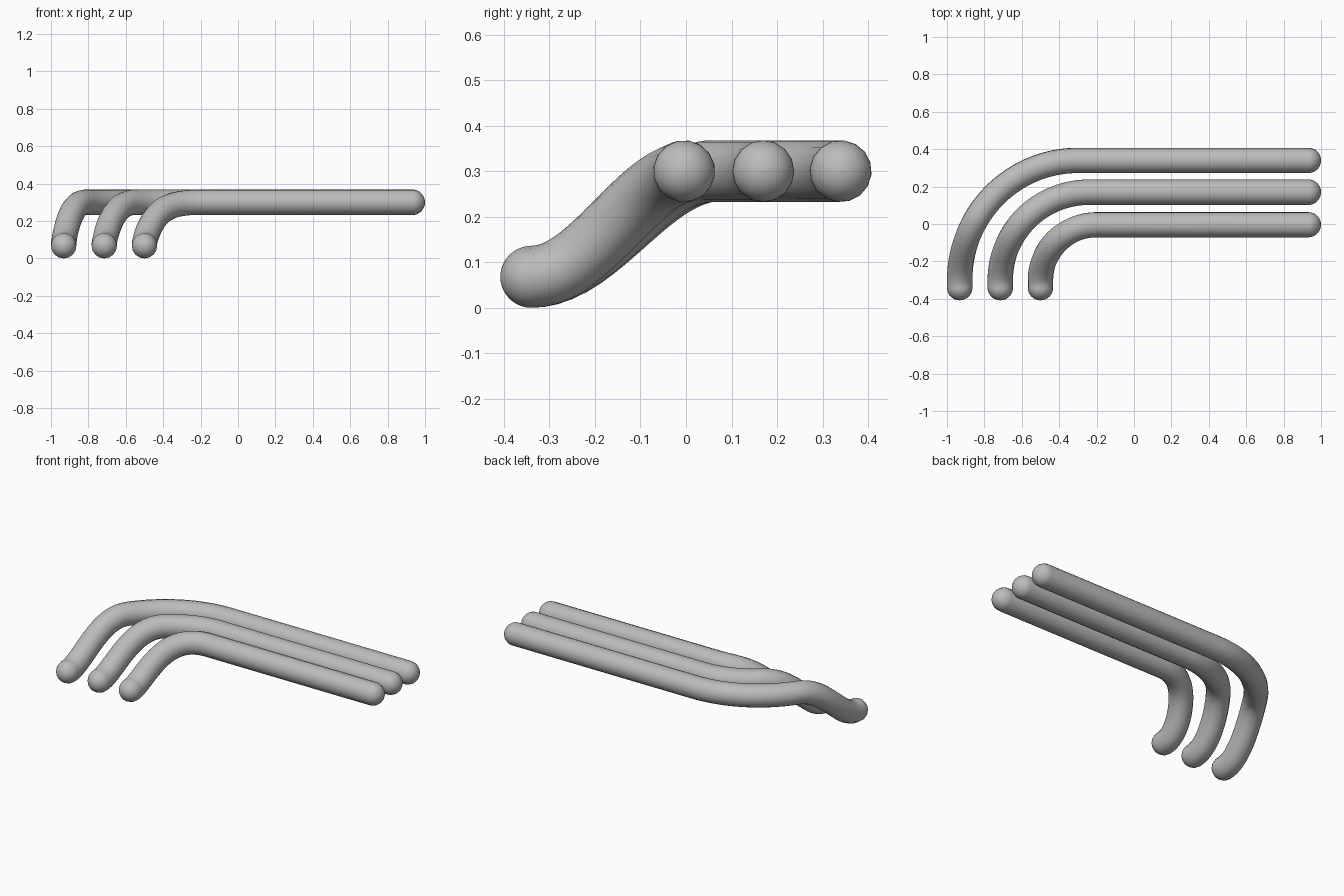
import bpy
from math import sin, cos, pi
from mathutils import Vector

cube = bpy.data.objects.get("Cube")
if cube:
    bpy.data.objects.remove(cube, do_unlink=True)

RADIUS = 0.068
LOW, HIGH = 0.068, 0.3      # centreline heights of the two ends
FRONT = -0.34               # y of the low tip centres
TIP = 0.932                 # x of the long end centres

grey = bpy.data.materials.new("plain grey")
grey.use_nodes = True
colour = (0.5, 0.5, 0.5, 1)
grey.diffuse_color = colour
grey.node_tree.nodes["Principled BSDF"].inputs["Base Color"].default_value = colour


def ease(y, top):
    t = min(max((y - FRONT) / (top - FRONT), 0), 1)
    return (1 - cos(pi * t)) / 2


def centreline(side_x, back_y, bend_x, top):
    """Low tip, quarter bend that climbs, then the long straight run."""
    bend_y = -0.3
    flat = [(side_x, FRONT), (side_x, (FRONT + bend_y) / 2)]
    steps = 40
    for i in range(steps + 1):
        a = pi / 2 * i / steps
        flat.append((bend_x + (side_x - bend_x) * cos(a),
                     bend_y + (back_y - bend_y) * sin(a)))
    flat.append((TIP, back_y))
    full = ease(back_y, top)
    return [Vector((x, y, LOW + (HIGH - LOW) * ease(y, top) / full)) for x, y in flat]


def cap(centre, outward):
    """Points and radii of a rounded end, from the pole to the tube."""
    steps = 10
    angles = [pi / 2 * max(i, 0.05) / steps for i in range(steps)]
    return [(centre + outward * RADIUS * cos(a), sin(a)) for a in angles]


def tube(name, *shape):
    line = centreline(*shape)
    points = cap(line[0], Vector((0, -1, 0)))
    points += [(p, 1) for p in line]
    points += reversed(cap(line[-1], Vector((1, 0, 0))))

    curve = bpy.data.curves.new(name, "CURVE")
    curve.dimensions = "3D"
    curve.bevel_depth = RADIUS
    curve.bevel_resolution = 6
    curve.use_fill_caps = True
    spline = curve.splines.new("POLY")
    spline.points.add(len(points) - 1)
    for slot, (p, r) in zip(spline.points, points):
        slot.co = (*p, 1)
        slot.radius = r
    curve.materials.append(grey)

    obj = bpy.data.objects.new(name, curve)
    bpy.context.collection.objects.link(obj)
    bpy.ops.object.select_all(action="DESELECT")
    obj.select_set(True)
    bpy.context.view_layer.objects.active = obj
    bpy.ops.object.convert(target="MESH")
    bpy.ops.object.shade_smooth()


# Three nested bent tubes
tube("outer_tube", -0.932, 0.34, -0.3, 0.07)
tube("middle_tube", -0.715, 0.17, -0.24, 0.06)
tube("inner_tube", -0.5, -0.004, -0.2, 0.03)
